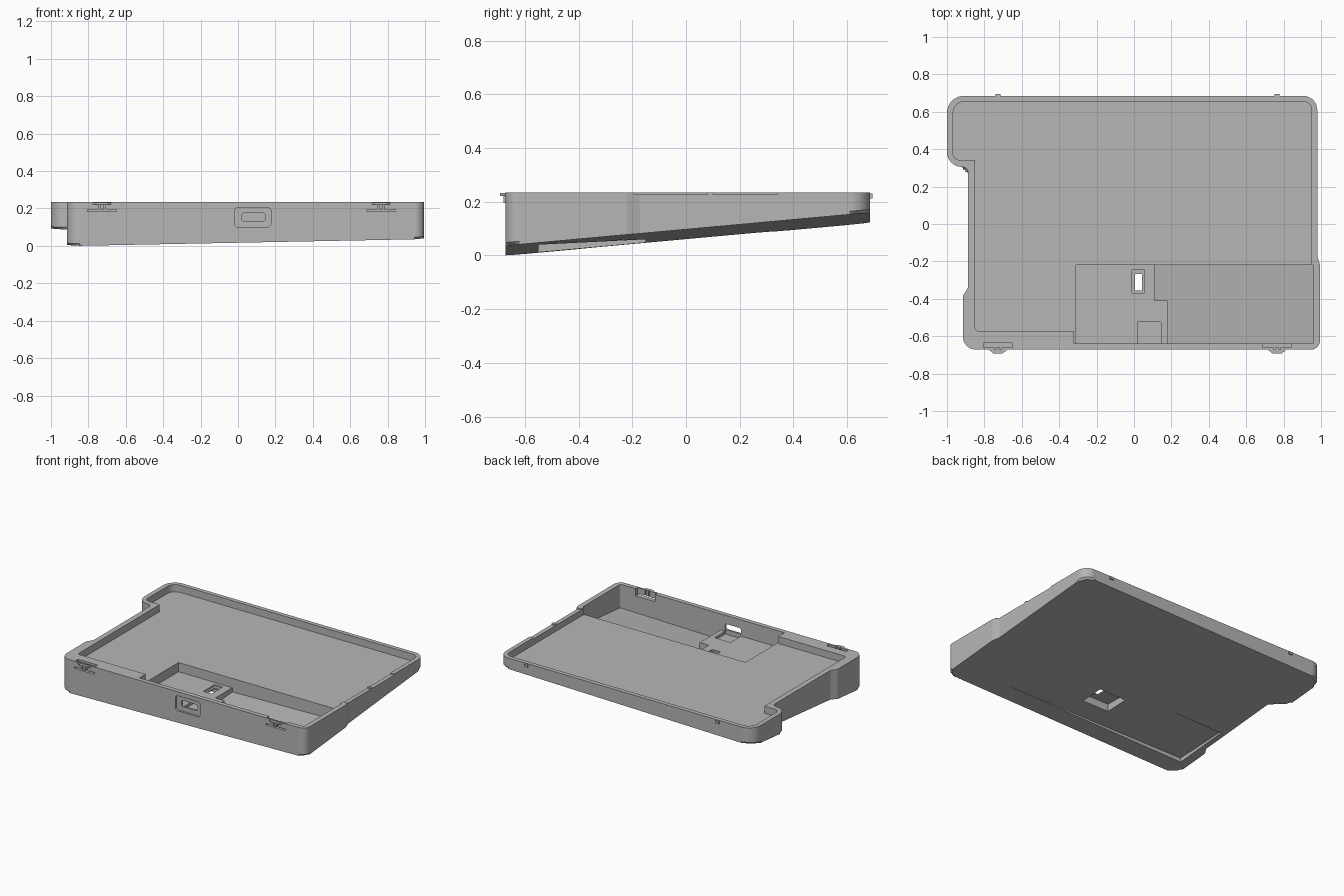
import bpy, bmesh
from mathutils import Vector

if "Cube" in bpy.data.objects:
    bpy.data.objects.remove(bpy.data.objects["Cube"])

grey = bpy.data.materials.new("plain grey")
grey.use_nodes = True
tone = (0.47, 0.47, 0.47, 1)
grey.diffuse_color = tone
grey.node_tree.nodes["Principled BSDF"].inputs["Base Color"].default_value = tone

TOP = 0.235        # rim height
FLOOR = 0.185      # tray floor
SHELF = 0.12       # raised shelf in the pocket


def underside(x, y):
    return max(0.0, 0.091 * (y + 0.66) + 0.0195 * (x + 0.92))


def rounded(corners, steps=8):
    """Outline from (x, y, radius) corners with filleted arcs."""
    pts = []
    for i, (x, y, r) in enumerate(corners):
        p = Vector((x, y))
        if not r:
            pts.append(p)
            continue
        a = (Vector(corners[i - 1][:2]) - p).normalized()
        b = (Vector(corners[(i + 1) % len(corners)][:2]) - p).normalized()
        mid = (a + b).normalized()
        to_centre = mid * (r / abs(a.x * mid.y - a.y * mid.x))
        start = (a * to_centre.dot(a) - to_centre).normalized()
        end = (b * to_centre.dot(b) - to_centre).normalized()
        for s in range(steps + 1):
            pts.append(p + to_centre + start.slerp(end, s / steps).normalized() * r)
    return pts


def rect(x0, x1, y0, y1, r=0):
    return rounded([(x0, y0, r), (x1, y0, r), (x1, y1, r), (x0, y1, r)], 5)


def prism(name, outline, low, high, along_y=False, edge=0):
    """Extrude an outline; low and high are heights or functions of x, y."""
    bm = bmesh.new()

    def ring(h):
        out = []
        for x, y in outline:
            d = h(x, y) if callable(h) else h
            out.append(bm.verts.new((x, d, y) if along_y else (x, y, d)))
        return out

    lo, hi = ring(low), ring(high)
    base = bm.faces.new(lo[::-1])
    bm.faces.new(hi)
    n = len(lo)
    for i in range(n):
        j = (i + 1) % n
        bm.faces.new((lo[i], lo[j], hi[j], hi[i]))
    if edge:
        bmesh.ops.bevel(bm, geom=list(base.edges), offset=edge, segments=1, affect='EDGES')
    bmesh.ops.recalc_face_normals(bm, faces=bm.faces)
    mesh = bpy.data.meshes.new(name)
    bm.to_mesh(mesh)
    bm.free()
    mesh.materials.append(grey)
    obj = bpy.data.objects.new(name, mesh)
    bpy.context.collection.objects.link(obj)
    return obj


def activate(obj):
    bpy.ops.object.select_all(action='DESELECT')
    obj.select_set(True)
    bpy.context.view_layer.objects.active = obj


def cut(body, outline, low, high, along_y=False):
    tool = prism("cutter", outline, low, high, along_y)
    tool.hide_render = True
    mod = body.modifiers.new("cut", 'BOOLEAN')
    mod.operation = 'DIFFERENCE'
    mod.solver = 'EXACT'
    mod.object = tool
    activate(body)
    bpy.ops.object.modifier_apply(modifier=mod.name)
    bpy.data.objects.remove(tool)


# Wedge-shaped case with a side lobe at the back
case = prism("tray_case", rounded([
    (-0.915, -0.672, 0.07), (0.995, -0.672, 0.05), (0.995, -0.22, 0.03),
    (0.98, -0.17, 0.03), (0.98, 0.685, 0.075), (-1.0, 0.685, 0.09),
    (-1.0, 0.305, 0.08), (-0.887, 0.305, 0.03), (-0.887, -0.34, 0.03),
    (-0.915, -0.385, 0.03)]), underside, TOP, edge=0.012)

# Tray opening
cut(case, rounded([
    (-0.85, -0.572, 0.02), (-0.32, -0.572, 0), (-0.32, -0.64, 0), (0.95, -0.64, 0.01),
    (0.95, 0.655, 0.045), (-0.967, 0.655, 0.06), (-0.967, 0.342, 0.035),
    (-0.85, 0.342, 0)]), FLOOR, 0.4)

# Pocket: shelf on one side, deep floor following the underside on the other
cut(case, rect(-0.31, 0.5, -0.64, -0.22), SHELF, 0.4)
cut(case, rounded([
    (0.11, -0.41, 0), (0.18, -0.41, 0), (0.18, -0.64, 0), (0.96, -0.64, 0.01),
    (0.96, -0.22, 0), (0.11, -0.22, 0)]), lambda x, y: underside(x, y) + 0.03, 0.4)

# Underside relief, window pit, window and connector seat
cut(case, rect(-0.85, 0.95, -0.55, -0.15), -0.1, lambda x, y: 0.04 + 0.05 * (y + 0.55))
cut(case, rect(-0.12, 0.09, -0.4, -0.23), -0.1, 0.1)
cut(case, rect(-0.01, 0.055, -0.37, -0.245), 0.11, 0.16)
cut(case, rect(0.005, 0.042, -0.355, -0.268), 0.05, 0.16)
cut(case, rect(0.02, 0.145, -0.645, -0.525), 0.1, 0.16)

# Front port: shallow surround and through slot
cut(case, rect(-0.018, 0.176, 0.1, 0.205, 0.02), -0.8, -0.658, True)
cut(case, rect(0.02, 0.145, 0.132, 0.175, 0.012), -0.8, -0.6, True)

# Latch slots in the front wall
LATCHES = (-0.727, 0.765)
for x in LATCHES:
    cut(case, rect(x - 0.077, x + 0.077, 0.184, 0.195), -0.8, -0.645, True)
    cut(case, rect(x - 0.077, x + 0.077, -0.66, -0.635), 0.184, 0.4)
    for side in (-1, 1):
        gap = x + side * 0.014
        cut(case, rect(gap - 0.004, gap + 0.004, 0.19, 0.4), -0.8, -0.65, True)

# Shallow dips along the side rim
for y0, y1 in ((-0.19, 0.08), (0.1, 0.34)):
    cut(case, rect(0.94, 1.1, y0, y1), 0.227, 0.4)

activate(case)
bpy.ops.object.shade_smooth_by_angle(angle=0.45)
weighted = case.modifiers.new("even_shading", 'WEIGHTED_NORMAL')
weighted.keep_sharp = True

# Front latch lips with stems, and small catches on the back wall
for label, x in zip(("right", "left"), LATCHES):
    prism(f"front_latch_lip_{label}", rounded([
        (x - 0.05, -0.671, 0), (x - 0.025, -0.692, 0.01), (x + 0.025, -0.692, 0.01),
        (x + 0.05, -0.671, 0)], 4), 0.222, 0.232)
    prism(f"front_latch_stem_{label}", rect(x - 0.008, x + 0.008, -0.68, -0.665), 0.195, 0.224)
    prism(f"back_catch_{label}", rect(x - 0.014, x + 0.014, 0.68, 0.694), 0.212, 0.23)
